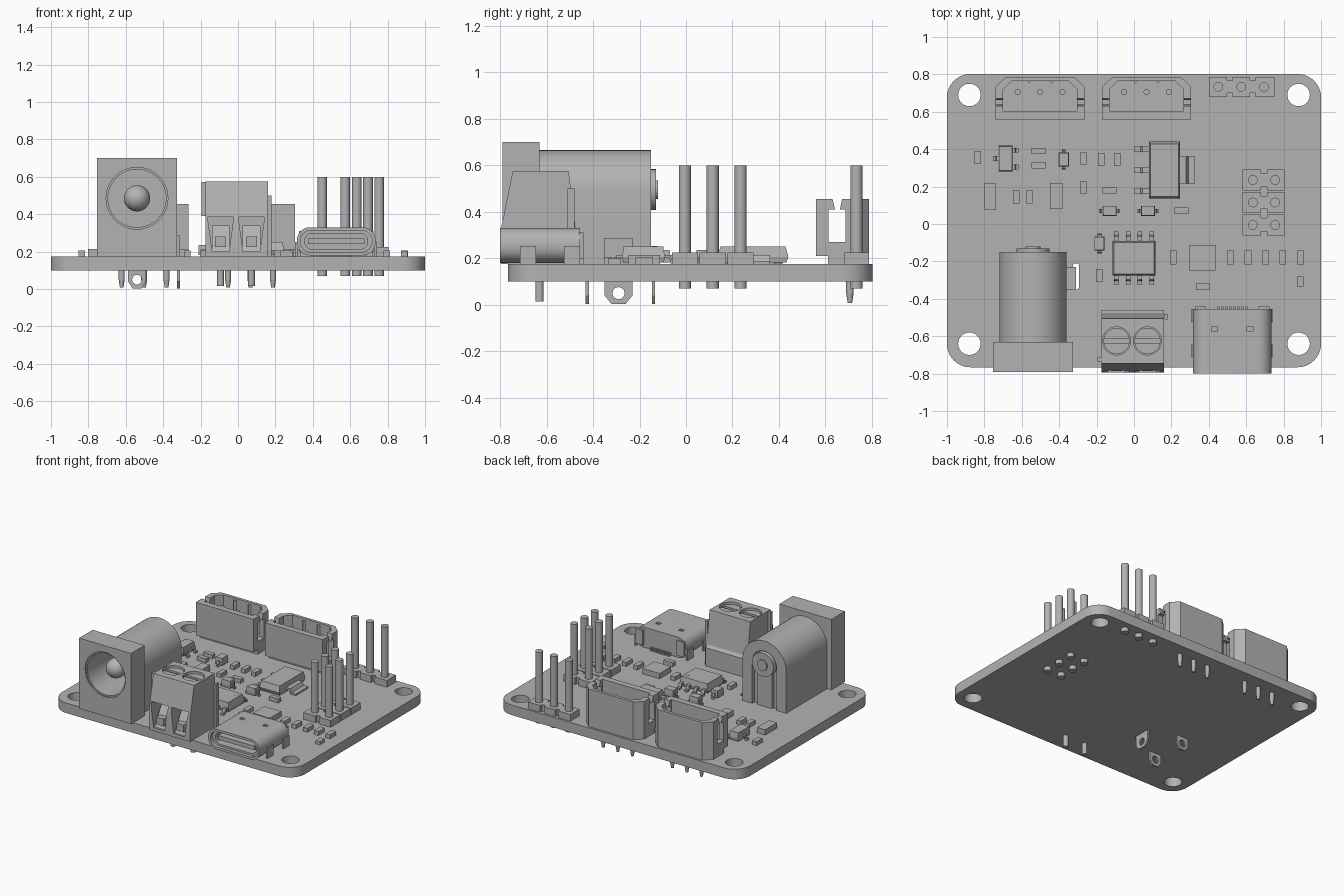
import bpy, bmesh
from math import pi, sin, cos
from mathutils import Vector

if "Cube" in bpy.data.objects:
    bpy.data.objects.remove(bpy.data.objects["Cube"], do_unlink=True)

grey = bpy.data.materials.new("plain grey")
grey.use_nodes = True
grey.diffuse_color = (0.45, 0.45, 0.45, 1)
grey.node_tree.nodes["Principled BSDF"].inputs["Base Color"].default_value = grey.diffuse_color
parts = []
TOP, UNDER = 0.175, 0.10      # board faces


def finish(name, bm):
    bmesh.ops.recalc_face_normals(bm, faces=bm.faces)
    mesh = bpy.data.meshes.new(name)
    bm.to_mesh(mesh)
    bm.free()
    mesh.materials.append(grey)
    ob = bpy.data.objects.new(name, mesh)
    bpy.context.collection.objects.link(ob)
    parts.append(ob)
    return ob


def prism(name, pts, axis, a, b, scale=1.0):
    """Extrude a 2D outline along an axis from a to b, optionally tapering."""
    place = {"x": lambda p, h: (h, p[0], p[1]),
             "y": lambda p, h: (p[0], h, p[1]),
             "z": lambda p, h: (p[0], p[1], h)}[axis]
    mid = sum((Vector(p) for p in pts), Vector((0, 0))) / len(pts)
    end = [mid + (Vector(p) - mid) * scale for p in pts]
    bm = bmesh.new()
    low = [bm.verts.new(place(p, a)) for p in pts]
    high = [bm.verts.new(place(p, b)) for p in end]
    bm.faces.new(low)
    bm.faces.new(high)
    for i in range(len(pts)):
        j = (i + 1) % len(pts)
        bm.faces.new((low[i], low[j], high[j], high[i]))
    return finish(name, bm)


def rounded(cx, cy, hw, hh, r, n=10):
    pts = []
    for k, (sx, sy) in enumerate(((1, 1), (-1, 1), (-1, -1), (1, -1))):
        for i in range(n + 1):
            t = (k + i / n) * pi / 2
            p = (cx + sx * (hw - r) + r * cos(t), cy + sy * (hh - r) + r * sin(t))
            if not pts or (Vector(p) - Vector(pts[-1])).length > 1e-5:
                pts.append(p)
    if (Vector(pts[0]) - Vector(pts[-1])).length < 1e-5:
        pts.pop()
    return pts


def circle(cx, cy, r, n=32):
    return [(cx + r * cos(2 * pi * i / n), cy + r * sin(2 * pi * i / n)) for i in range(n)]


def rect(x0, x1, y0, y1):
    return [(x0, y0), (x1, y0), (x1, y1), (x0, y1)]


def box(name, x0, x1, y0, y1, z0, z1, scale=1.0):
    return prism(name, rect(x0, x1, y0, y1), "z", z0, z1, scale)


def cut(ob, *cutters):
    for c in cutters:
        m = ob.modifiers.new("cut", "BOOLEAN")
        m.operation, m.solver, m.object = "DIFFERENCE", "EXACT", c
    bpy.context.view_layer.update()
    dg = bpy.context.evaluated_depsgraph_get()
    mesh = bpy.data.meshes.new_from_object(ob.evaluated_get(dg))
    ob.modifiers.clear()
    ob.data = mesh
    for c in cutters:
        parts.remove(c)
        bpy.data.objects.remove(c, do_unlink=True)


# Board with mounting holes and slots
board = prism("board", rounded(0, 0.018, 1, 0.784, 0.125), "z", UNDER, TOP)
holes = [prism("hole", circle(x, y, 0.06), "z", 0, 0.3) for x in (-0.88, 0.88) for y in (-0.64, 0.69)]
holes.append(prism("slot", rounded(-0.31, -0.28, 0.017, 0.07, 0.015, 4), "z", 0, 0.3))
cut(board, *holes)

# Power jack
JX, JZ = -0.54, 0.485
block = box("jack_front_block", -0.755, -0.327, -0.79, -0.63, TOP, 0.70)
cut(block, prism("bore", circle(JX, JZ, 0.155, 48), "y", -0.9, -0.5),
    prism("lip", circle(JX, JZ, 0.165, 48), "y", -0.80, -0.78))
arch = [(JX + 0.18 * cos(pi * i / 24), JZ + 0.18 * sin(pi * i / 24)) for i in range(25)]
barrel = prism("jack_barrel", arch + [(JX - 0.18, TOP), (JX + 0.18, TOP)], "y", -0.63, -0.15)
keyhole = [(JX + 0.10 * cos(pi * i / 16), 0.49 + 0.10 * sin(pi * i / 16)) for i in range(17)]
keyhole += [(JX - 0.10, 0.1), (JX + 0.10, 0.1)]
cut(barrel, prism("bore", circle(JX, JZ, 0.155, 48), "y", -0.7, -0.3),
    prism("recess", keyhole, "y", -0.175, -0.1))
prism("jack_rivet", circle(JX, 0.495, 0.088), "y", -0.18, -0.13)
prism("jack_rivet_centre", circle(JX, 0.495, 0.04), "y", -0.13, -0.12)
box("jack_rear_contact", JX - 0.06, JX + 0.06, -0.18, -0.155, TOP, 0.45)
prism("jack_pin", circle(JX, JZ, 0.07), "y", -0.66, -0.29)
bm = bmesh.new()
bmesh.ops.create_uvsphere(bm, u_segments=32, v_segments=16, radius=0.07)
bmesh.ops.translate(bm, verts=bm.verts, vec=(JX, -0.66, JZ))
finish("jack_pin_tip", bm)


def solder_tab(name, c, half, axis, at, top):
    t = prism(name, [(c - half, top), (c - half, 0.04), (c - half * 0.5, 0.003),
                     (c + half * 0.5, 0.003), (c + half, 0.04), (c + half, top)], axis, at - 0.007, at + 0.007)
    cut(t, prism("eye", circle(c, 0.05, 0.026, 20), axis, at - 0.1, at + 0.1))


solder_tab("jack_tab_middle", JX, 0.048, "y", -0.425, 0.12)
solder_tab("jack_tab_rear", JX, 0.048, "y", -0.14, 0.12)
solder_tab("jack_tab_side", -0.29, 0.06, "x", -0.318, 0.287)
box("jack_tab_bridge", -0.37, -0.311, -0.35, -0.23, 0.272, 0.287)

# Screw terminal
term = prism("terminal_body", [(-0.795, TOP), (-0.795, 0.33), (-0.745, 0.575), (-0.505, 0.575),
                               (-0.475, 0.33), (-0.46, 0.31), (-0.46, TOP)], "x", -0.175, 0.16)
cutters = []
for x in (-0.093, 0.072):
    cutters.append(prism("wire_mouth", [(x - 0.045, 0.2), (x + 0.045, 0.2), (x + 0.07, 0.385), (x - 0.07, 0.385)],
                         "y", -0.9, -0.67))
    cutters.append(prism("screw_well", circle(x, -0.625, 0.075), "z", 0.53, 0.7))
cut(term, *cutters)
for x in (-0.093, 0.072):
    screw = prism("terminal_screw", circle(x, -0.625, 0.07), "z", 0.52, 0.56)
    cut(screw, box("slot", x - 0.1, x + 0.1, -0.637, -0.613, 0.54, 0.6))
    prism("terminal_ramp", [(-0.785, 0.19), (-0.66, 0.19), (-0.66, 0.34), (-0.70, 0.34)], "x", x - 0.047, x + 0.047)
    box("terminal_clamp", x - 0.03, x + 0.03, -0.785, -0.74, 0.225, 0.28)
    prism("terminal_leg", circle(x, -0.63, 0.018, 16), "z", 0.015, TOP)
box("terminal_left_rail", -0.196, -0.175, -0.735, -0.715, 0.39, 0.572)
box("terminal_right_rail", 0.16, 0.178, -0.51, -0.48, TOP, 0.5)

# USB socket
UX, UZ = 0.525, 0.255
shell = prism("usb_shell", rounded(UX, UZ, 0.21, 0.075, 0.07), "y", -0.80, -0.455)
cut(shell, prism("mouth", rounded(UX, UZ, 0.192, 0.057, 0.055), "y", -0.9, -0.775),
    prism("cavity", rounded(UX, UZ, 0.168, 0.043, 0.042), "y", -0.9, -0.52),
    *[box("dimple", UX + s * 0.095 - 0.016, UX + s * 0.095 + 0.016, -0.575, -0.548, 0.32, 0.4) for s in (-1, 1)])
box("usb_tongue", UX - 0.15, UX + 0.15, -0.77, -0.51, 0.24, 0.27)
for s in (-1, 1):
    for y in (-0.49, -0.68):
        box("usb_leg", UX + s * 0.212 - 0.007, UX + s * 0.212 + 0.007, y - 0.035, y + 0.035, UNDER, 0.25)
    box("usb_rear_fold", UX + s * 0.17 - 0.03, UX + s * 0.17 + 0.03, -0.46, -0.44, 0.2, 0.31)
for i in range(8):
    x = UX - 0.075 + i * 0.0214
    box("usb_contact", x - 0.006, x + 0.006, -0.47, -0.44, TOP, 0.2)


# Pin headers
def header(name, x0, x1, y0, y1, pins):
    y = (y0 + y1) / 2
    base = box(name + "_base", x0, x1, y0, y1, TOP, 0.225)
    mids = [(a + b) / 2 for a, b in zip(pins, pins[1:])]
    cut(base, *[box("notch", m - 0.015, m + 0.015, e - 0.02, e + 0.02, 0.1, 0.3) for m in mids for e in (y0, y1)])
    for x in pins:
        prism(name + "_pin", circle(x, y, 0.026, 20), "z", 0.07, 0.60)


for y in (-0.005, 0.115, 0.235):
    header("jumper", 0.58, 0.805, y - 0.056, y + 0.056, (0.635, 0.755))
header("side_header", 0.40, 0.75, 0.68, 0.787, (0.45, 0.573, 0.695))

# Open-topped plug sockets
for c in (-0.502, 0.067):
    w = 0.2375
    sock = prism("plug_socket", [(c - w, 0.56), (c + w, 0.56), (c + w, 0.735), (c + w - 0.055, 0.787),
                                 (c - w + 0.055, 0.787), (c - w, 0.735)], "z", TOP, 0.455)
    v = w - 0.04
    cut(sock, prism("well", [(c - v, 0.605), (c + v, 0.605), (c + v, 0.72), (c + v - 0.045, 0.765),
                             (c - v + 0.045, 0.765), (c - v, 0.72)], "z", 0.24, 0.6),
        box("undercut", c - 1, c + 1, 0.5, 0.61, 0.1, 0.21),
        box("side_window", c - 0.3, c + 0.3, 0.613, 0.686, 0.27, 0.41),
        prism("side_gap", [(0.643, 0.40), (0.66, 0.40), (0.68, 0.5), (0.62, 0.5)], "x", c - 0.3, c + 0.3))
    for d in (-0.06, 0.06):
        prism("socket_rib", [(c + d - 0.015, 0.768), (c + d + 0.015, 0.768), (c + d, 0.752)], "z", 0.24, 0.44)
    for d in (-0.12, 0, 0.12):
        prism("socket_pin", circle(c + d, 0.705, 0.016, 16), "z", 0.05, 0.40)
        prism("socket_pin_end", circle(c + d, 0.705, 0.016, 16), "z", 0.05, 0.008, 0.6)


# Chips with bent legs
def leg(x, y, dx, dy, length, width, high=0.215):
    s, start = (dx, x) if dx else (dy, y)
    L, t = length, 0.014
    prof = [(0, high), (.45 * L, high), (.6 * L, TOP + t), (L, TOP + t),
            (L, TOP), (.5 * L, TOP), (.35 * L, high - t), (0, high - t)]
    pts = [(start + s * u, z) for u, z in prof]
    c = y if dx else x
    prism("chip_leg", pts, "y" if dx else "x", c - width / 2, c + width / 2)


def chip(name, cx, cy, w, h, top=0.25):
    box(name + "_lower", cx - w / 2, cx + w / 2, cy - h / 2, cy + h / 2, 0.205, 0.182, 0.94)
    box(name, cx - w / 2, cx + w / 2, cy - h / 2, cy + h / 2, 0.205, top, 0.92)


chip("driver_chip", 0, -0.183, 0.232, 0.185)
prism("driver_chip_dot", circle(0.08, -0.135, 0.013, 16), "z", 0.249, 0.252)
for x in (-0.095, -0.032, 0.032, 0.095):
    leg(x, -0.275, 0, -1, 0.05, 0.024)
    leg(x, -0.09, 0, 1, 0.05, 0.024)
chip("regulator", 0.163, 0.288, 0.165, 0.305)
for y in (0.175, 0.287, 0.40):
    leg(0.085, y, -1, 0, 0.085, 0.03)
leg(0.24, 0.288, 1, 0, 0.085, 0.145)
chip("transistor", -0.686, 0.35, 0.075, 0.14, 0.245)
leg(-0.72, 0.35, -1, 0, 0.035, 0.025)
for y in (0.305, 0.395):
    leg(-0.652, y, 1, 0, 0.035, 0.025)
for x, y, upright in ((-0.375, 0.345, 1), (-0.185, -0.105, 1), (-0.13, 0.07, 0), (0.075, 0.07, 0)):
    w, h = (0.055, 0.075) if upright else (0.075, 0.055)
    chip("diode", x, y, w, h, 0.235)
    for s in (-1, 1):
        if upright:
            leg(x, y + s * 0.036, 0, s, 0.02, 0.02)
        else:
            leg(x + s * 0.036, y, s, 0, 0.02, 0.02)

# Small flat components, grouped by footprint
groups = [("resistor", 0.034, 0.07, 0.205, [(-0.835, 0.355), (-0.27, 0.35), (-0.175, 0.345), (-0.09, 0.345),
                                            (-0.27, 0.195), (-0.63, 0.145), (-0.56, 0.145), (-0.185, -0.275)]),
          ("capacitor", 0.036, 0.075, 0.205, [(x, -0.18) for x in (0.21, 0.515, 0.61, 0.705, 0.795, 0.89)]),
          ("flat_resistor", 0.075, 0.034, 0.205, [(-0.51, 0.39), (-0.51, 0.315), (-0.13, 0.18),
                                                  (0.255, 0.07), (0.37, -0.335)]),
          ("large_capacitor", 0.066, 0.138, 0.215, [(-0.77, 0.147), (-0.415, 0.15)]),
          ("square_chip", 0.14, 0.135, 0.215, [(0.365, -0.18)]),
          ("indicator", 0.035, 0.055, 0.2, [(0.89, -0.307)])]
for name, w, h, top, spots in groups:
    for x, y in spots:
        box(name, x - w / 2, x + w / 2, y - h / 2, y + h / 2, TOP, top)

# Smooth the round parts while keeping edges sharp
bpy.ops.object.select_all(action="DESELECT")
for ob in parts:
    ob.select_set(True)
bpy.context.view_layer.objects.active = board
bpy.ops.object.shade_smooth_by_angle(angle=0.5)
